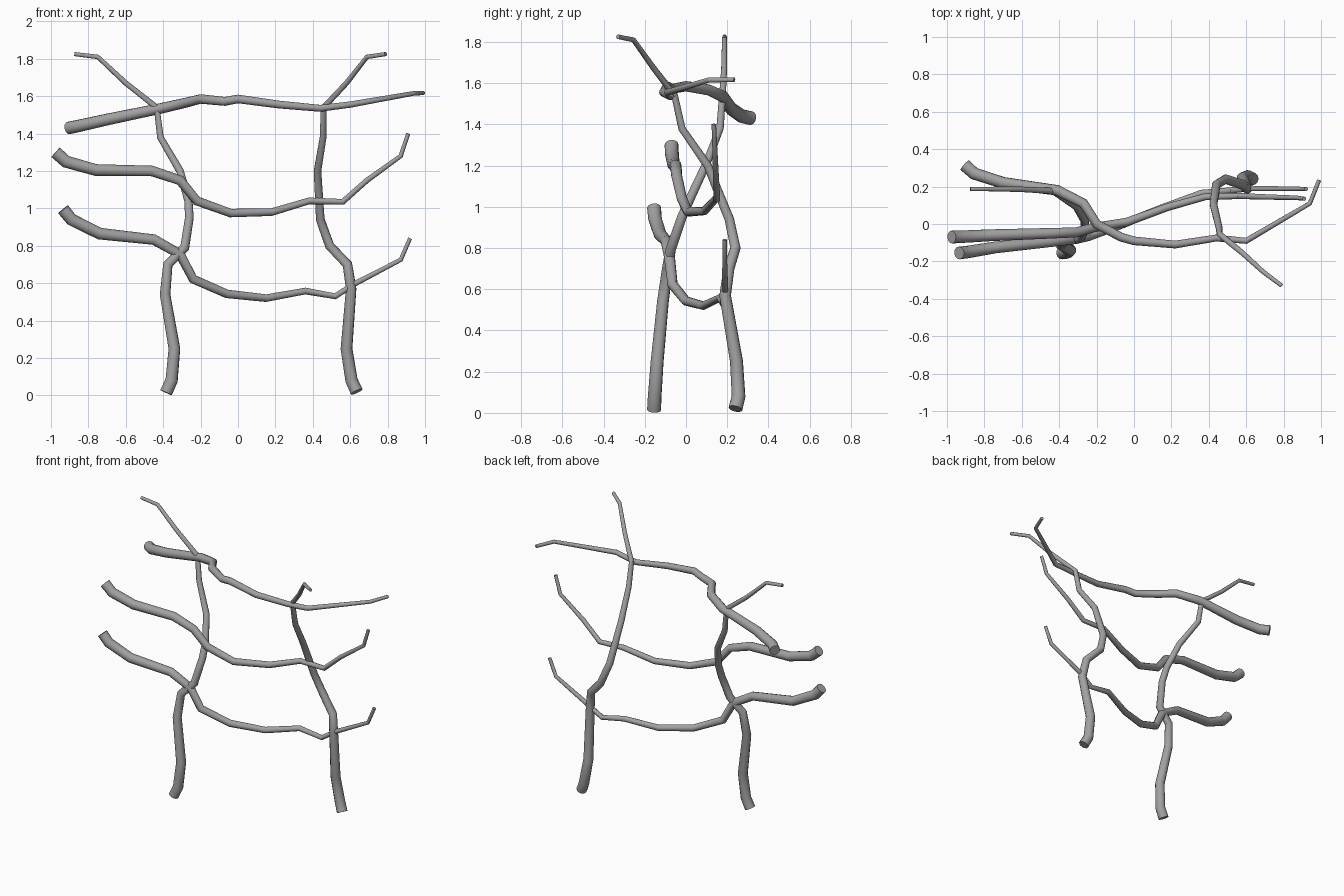
import bpy
from math import radians, dist

# Dark grey bark
bark = bpy.data.materials.new("bark")
bark.diffuse_color = (.36, .36, .36, 1)


def branch(name, pts, r0=0.034, r1=0.011):
    """Capped tube through a few 3D points, tapering along its length."""
    cu = bpy.data.curves.new(name, 'CURVE')
    cu.dimensions = '3D'
    cu.bevel_depth = 1.0
    cu.bevel_resolution = 4
    cu.use_fill_caps = True
    cu.materials.append(bark)
    sp = cu.splines.new('POLY')
    sp.points.add(len(pts) - 1)
    run = [0]
    for a, b in zip(pts, pts[1:]):
        run.append(run[-1] + dist(a, b))
    for p, co, s in zip(sp.points, pts, run):
        p.co = (*co, 1)
        p.radius = r0 + (r1 - r0) * s / run[-1]
    ob = bpy.data.objects.new(name, cu)
    bpy.context.collection.objects.link(ob)
    bpy.ops.object.select_all(action='DESELECT')
    ob.select_set(True)
    bpy.context.view_layer.objects.active = ob
    bpy.ops.object.convert(target='MESH')
    bpy.ops.object.shade_smooth_by_angle(angle=radians(35))
    bpy.context.object.name = name


# Upright branches, thick end on the ground
branch("left_upright_branch", [
    (-.385, -.155, .015), (-.355, -.152, .08), (-.34, -.14, .25), (-.39, -.112, .54),
    (-.375, -.09, .70), (-.285, -.075, .79), (-.26, -.02, .95), (-.265, .02, 1.04),
    (-.31, .095, 1.2), (-.415, .165, 1.38), (-.435, .177, 1.54), (-.6, .185, 1.67),
    (-.75, .187, 1.81), (-.875, .187, 1.825)])
branch("right_upright_branch", [
    (.635, .24, .02), (.607, .255, .08), (.58, .245, .25), (.605, .19, .57),
    (.585, .208, .70), (.49, .24, .80), (.44, .21, .94), (.425, .105, 1.2),
    (.455, -.02, 1.38), (.458, -.055, 1.54), (.58, -.155, 1.67),
    (.69, -.255, 1.81), (.79, -.33, 1.825)])

# Cross branches, thick end on the left
branch("top_cross_branch", [
    (-.905, .315, 1.43), (-.855, .27, 1.44), (-.70, .22, 1.475), (-.41, .18, 1.535),
    (-.27, .11, 1.567), (-.2, .0, 1.585), (-.07, -.07, 1.572), (0, -.09, 1.585),
    (.22, -.11, 1.555), (.44, -.075, 1.535), (.6, -.09, 1.555),
    (.94, .11, 1.615), (.99, .235, 1.617)])
branch("middle_cross_branch", [
    (-.975, -.07, 1.30), (-.92, -.068, 1.25), (-.76, -.06, 1.205), (-.46, -.05, 1.20),
    (-.31, -.045, 1.15), (-.22, -.02, 1.04), (-.04, .01, .975), (.18, .09, .98),
    (.38, .145, 1.04), (.56, .15, 1.035), (.69, .145, 1.15), (.87, .14, 1.28),
    (.91, .135, 1.40)])
branch("lower_cross_branch", [
    (-.935, -.155, .995), (-.89, -.15, .94), (-.74, -.125, .865), (-.45, -.095, .833),
    (-.31, -.08, .755), (-.24, -.065, .622), (-.06, .0, .543), (.15, .085, .52),
    (.36, .165, .558), (.52, .18, .53), (.62, .19, .595), (.87, .188, .725),
    (.92, .187, .84)])
